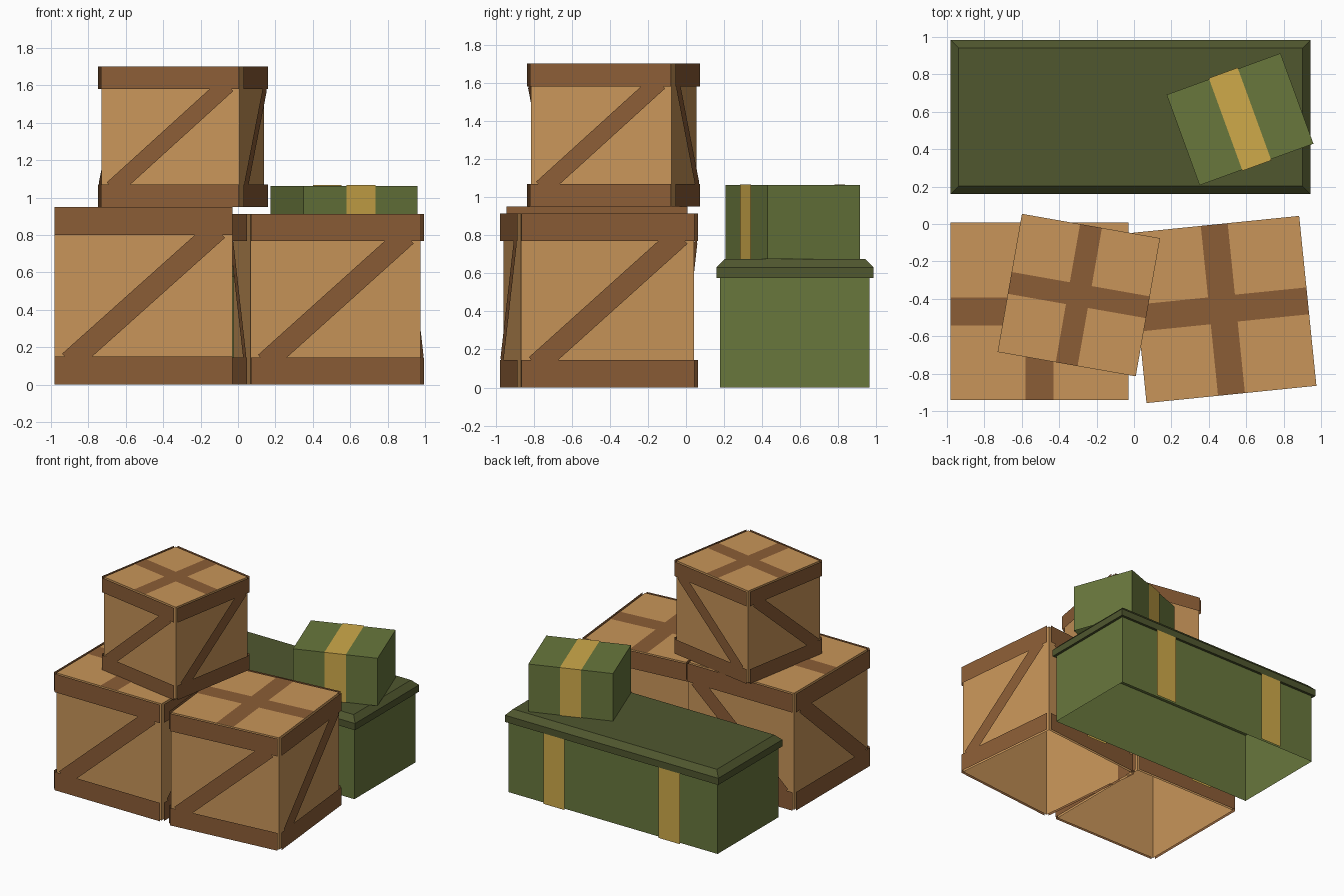
import bpy
from math import radians

cube = bpy.data.objects.get("Cube")
if cube:
    bpy.data.objects.remove(cube, do_unlink=True)


def material(name, rgb):
    mat = bpy.data.materials.new(name)
    mat.use_nodes = True
    mat.diffuse_color = (*rgb, 1)
    mat.node_tree.nodes["Principled BSDF"].inputs["Base Color"].default_value = (*rgb, 1)
    return mat


WOOD = material("light wood", (0.58, 0.30, 0.10))
TRIM = material("brown trim", (0.26, 0.11, 0.037))
GREEN = material("green board", (0.14, 0.185, 0.046))
LID = material("dark green lid", (0.08, 0.095, 0.028))
GOLD = material("gold band", (0.62, 0.40, 0.068))

GAP = 0.02  # how far trim panels stand off the walls


def build(name, polys, mat, loc, angle=0):
    """Mesh object from a list of polygons, each a list of points."""
    verts, faces = [], []
    for poly in polys:
        faces.append(range(len(verts), len(verts) + len(poly)))
        verts += poly
    mesh = bpy.data.meshes.new(name)
    mesh.from_pydata(verts, [], [list(f) for f in faces])
    mesh.materials.append(mat)
    obj = bpy.data.objects.new(name, mesh)
    obj.location = loc
    obj.rotation_euler.z = radians(angle)
    bpy.context.collection.objects.link(obj)
    return obj


def rect(a0, a1, b0, b1):
    return [(a0, b0), (a1, b0), (a1, b1), (a0, b1)]


def on_side(shape, side, dist):
    """Stand a flat shape up on one side; opposite sides mirror each other."""
    sign = -1 if side in ("front", "right") else 1
    if side in ("front", "back"):
        pts = [(h, sign * dist, z) for h, z in shape]
    else:
        pts = [(sign * dist, h, z) for h, z in shape]
    return pts[::-1] if side in ("back", "right") else pts


def flat(shape, z):
    return [(x, y, z) for x, y in shape]


def open_box(name, size, mat, loc, angle=0):
    """Four walls and a top, open underneath."""
    x, y, z = size[0] / 2, size[1] / 2, size[2]
    polys = [on_side(rect(-x, x, 0, z), s, y) for s in ("front", "back")]
    polys += [on_side(rect(-y, y, 0, z), s, x) for s in ("left", "right")]
    polys.append(flat(rect(-x, x, -y, y), z))
    return build(name, polys, mat, loc, angle)


def crate(name, size, loc, angle):
    open_box(name + "_walls", (size, size, size), WOOD, loc, angle)
    # Z-shaped trim on each side: two rails and a diagonal brace
    half, rail = size / 2, size * 0.158
    brace = [(-.444, -.342), (-.289, -.342), (.458, .326)]
    brace += [(-x, -z) for x, z in brace]
    brace = [(x * size, (z + 0.5) * size) for x, z in brace]
    shapes = [rect(-half, half, 0, rail), rect(-half, half, size - rail, size), brace]
    polys = [on_side(s, side, half + GAP)
             for side in ("front", "back", "left", "right") for s in shapes]
    build(name + "_side_trim", polys, TRIM, loc, angle)
    # Cross on the top
    w = rail / 2
    arms = [rect(-half, half, -w, w), rect(-w, w, w, half), rect(-w, w, -half, -w)]
    build(name + "_top_cross", [flat(a, size + 0.003) for a in arms], TRIM, loc, angle)


# Wooden crates
crate("right_crate", 0.95, (-0.505, -0.467, 0), 0)
crate("left_crate", 0.913, (0.475, -0.457, 0), 5.8)
crate("upper_crate", 0.75, (-0.295, -0.38, 0.95), -10)

# Long green chest
CHEST = (-0.018, 0.572, 0)
LENGTH, DEPTH, HEIGHT = 1.885, 0.785, 0.575
open_box("chest_walls", (LENGTH, DEPTH, HEIGHT), GREEN, CHEST)
bands = [on_side(rect(x - 0.095, x + 0.095, 0, HEIGHT), side, DEPTH / 2 + GAP)
         for side in ("front", "back") for x in (-0.52, 0.52)]
build("chest_bands", bands, GOLD, CHEST)

# Lid with a bevelled upper edge
rings = []
for inset, z in ((0, HEIGHT), (0, 0.63), (0.043, 0.675)):
    x, y = LENGTH / 2 + GAP - inset, DEPTH / 2 + GAP - inset
    rings.append(flat(rect(-x, x, -y, y), z))
lid = [rings[0][::-1], rings[-1]]
for low, high in zip(rings, rings[1:]):
    for i in range(4):
        j = (i + 1) % 4
        lid.append([low[i], low[j], high[j], high[i]])
build("chest_lid", lid, LID, CHEST)

# Small green box on the chest, with a band over it
BOX = (0.567, 0.56, 0.675)
W, D, H = 0.648, 0.515, 0.388
open_box("small_box", (W, D, H), GREEN, BOX, 20)
b, lift = 0.082, 0.006
wrap = [on_side(rect(-b, b, 0, H + 0.003), s, D / 2 + lift) for s in ("front", "back")]
wrap.append(flat(rect(-b, b, -D / 2 - lift, D / 2 + lift), H + 0.003))
build("small_box_band", wrap, GOLD, BOX, 20)
